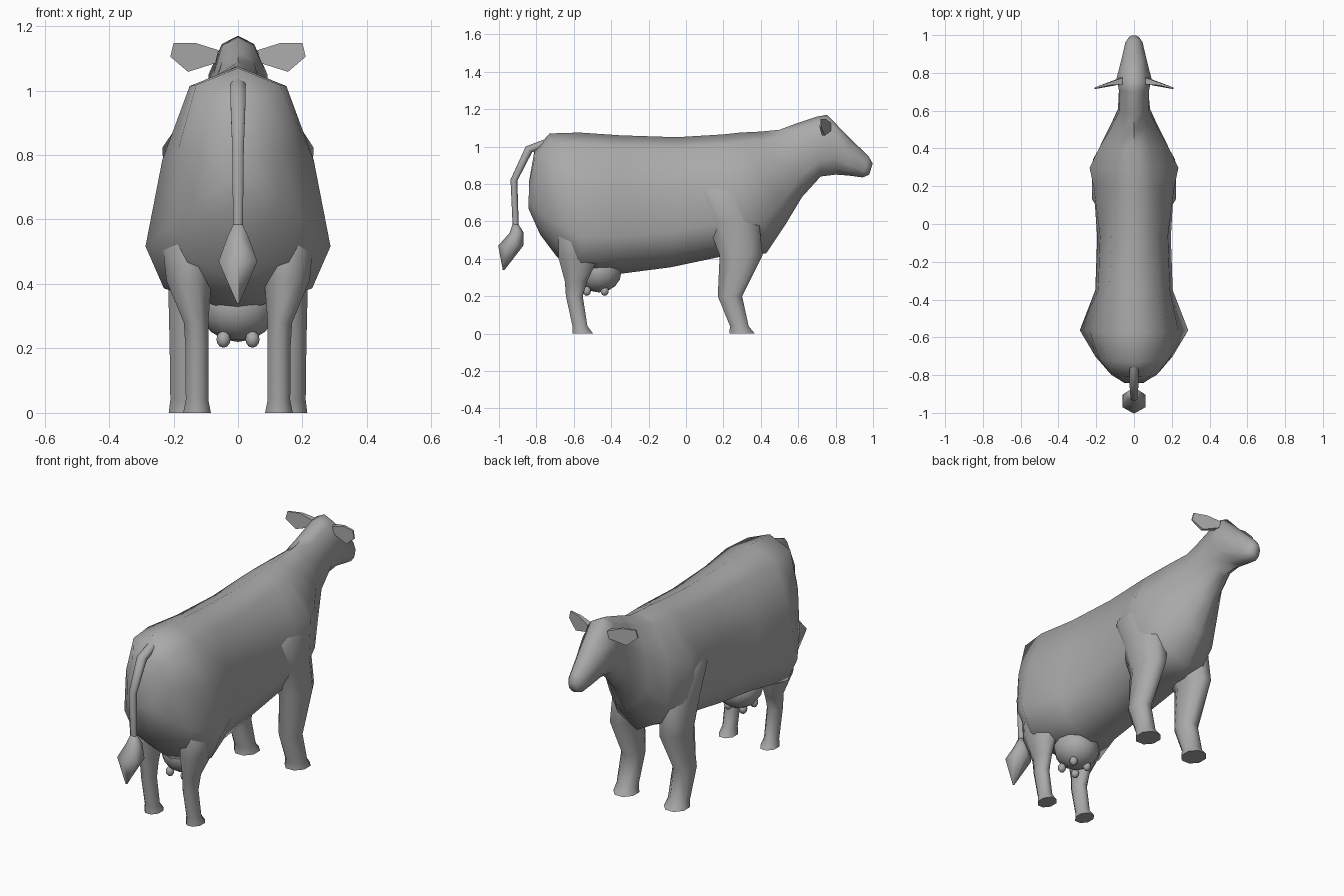
import bpy, bmesh, math
from mathutils import Vector

cube = bpy.data.objects.get("Cube")
if cube:
    bpy.data.objects.remove(cube, do_unlink=True)

GREY = (0.4, 0.4, 0.4, 1.0)
hide = bpy.data.materials.new("plain grey")
hide.use_nodes = True
hide.diffuse_color = GREY
hide.node_tree.nodes["Principled BSDF"].inputs["Base Color"].default_value = GREY


def finish(name, bm, sharp=60):
    """Turn a bmesh into a smooth shaded object with crisp edges."""
    bmesh.ops.recalc_face_normals(bm, faces=bm.faces[:])
    mesh = bpy.data.meshes.new(name)
    bm.to_mesh(mesh)
    bm.free()
    mesh.materials.append(hide)
    mesh.shade_smooth()
    mesh.set_sharp_from_angle(angle=math.radians(sharp))
    obj = bpy.data.objects.new(name, mesh)
    bpy.context.collection.objects.link(obj)
    return obj


def loft(name, rings, sharp=60):
    """Skin a list of equally long point rings and cap both ends."""
    bm = bmesh.new()
    loops = [[bm.verts.new(p) for p in ring] for ring in rings]
    count = len(loops[0])
    for a, b in zip(loops, loops[1:]):
        for i in range(count):
            j = (i + 1) % count
            bm.faces.new((a[i], a[j], b[j], b[i]))
    bm.faces.new(loops[0])
    bm.faces.new(loops[-1])
    return finish(name, bm, sharp)


def tube(name, rows, side=1, count=8, level=True):
    """Loft ellipses given as x, y, z, half width, half depth."""
    rings = []
    for k, (x, y, z, rx, ry) in enumerate(rows):
        before, after = rows[max(k - 1, 0)], rows[min(k + 1, len(rows) - 1)]
        along = Vector((0, after[1] - before[1], after[2] - before[2]))
        depth = Vector((0, 1, 0)) if level else Vector((0, along.z, -along.y)).normalized()
        ring = []
        for i in range(count):
            a = math.tau * (i + 0.5) / count
            grow = 1 / math.cos(math.pi / count)
            p = Vector((x + rx * grow * math.cos(a), y, z)) + depth * (ry * grow * math.sin(a))
            p.x *= side
            ring.append(p)
        rings.append(ring)
    return loft(name, rings, 75)


def ball(name, centre, size, u, v):
    bm = bmesh.new()
    bmesh.ops.create_uvsphere(bm, u_segments=u, v_segments=v, radius=1)
    bmesh.ops.scale(bm, vec=size, verts=bm.verts)
    bmesh.ops.translate(bm, vec=centre, verts=bm.verts)
    return finish(name, bm)


# Torso, neck and head: top y, top z, bottom y, bottom z, four half widths
FRACTIONS = (0.08, 0.38, 0.73, 0.9)
SECTIONS = [
    (-.838, .82, -.843, .67, .03, .05, .05, .03),
    (-.81, .98, -.78, .53, .08, .12, .13, .08),
    (-.73, 1.07, -.69, .41, .13, .185, .205, .15),
    (-.57, 1.075, -.56, .31, .15, .235, .287, .23),
    (-.35, 1.06, -.35, .32, .13, .19, .205, .16),
    (-.05, 1.05, -.08, .355, .12, .18, .195, .15),
    (.2, 1.065, .18, .41, .11, .213, .21, .16),
    (.29, 1.075, .31, .41, .1, .235, .22, .17),
    (.4, 1.08, .43, .43, .09, .18, .175, .12),
    (.5, 1.09, .53, .58, .06, .12, .125, .07),
    (.58, 1.12, .62, .73, .05, .08, .085, .05),
    (.7, 1.16, .72, .84, .05, .08, .075, .045),
    (.755, 1.17, .8, .85, .05, .092, .08, .045),
    (.87, 1.05, .87, .845, .04, .067, .06, .04),
    (.975, .95, .945, .835, .025, .045, .042, .03),
    (.998, .91, .98, .85, .015, .025, .025, .015),
]
rings = []
for yt, zt, yb, zb, *widths in SECTIONS:
    top, bottom = Vector((0, yt, zt)), Vector((0, yb, zb))
    left = [top.lerp(bottom, f) + Vector((w, 0, 0)) for f, w in zip(FRACTIONS, widths)]
    right = [Vector((-p.x, p.y, p.z)) for p in reversed(left)]
    rings.append([top] + left + [bottom] + right)
loft("body", rings)

# Legs from the hoof up into the body
FRONT_LEG = [
    (.155, .3, 0, .06, .068),
    (.157, .285, .04, .053, .05),
    (.157, .235, .2, .055, .065),
    (.152, .295, .42, .065, .115),
    (.14, .25, .6, .082, .14),
    (.135, .19, .75, .088, .14),
    (.1, .2, .85, .06, .08),
]
HIND_LEG = [
    (.127, -.552, 0, .043, .055),
    (.127, -.567, .04, .035, .04),
    (.127, -.597, .2, .036, .045),
    (.13, -.588, .28, .038, .06),
    (.152, -.575, .41, .07, .108),
    (.155, -.57, .53, .08, .11),
    (.13, -.57, .68, .05, .08),
]

# Ear outline with half thickness, thick at the head and thin at the tip
EAR = [(.06, .757, 1.125, .018), (.13, .742, 1.147, .008), (.2, .722, 1.147, .004),
       (.21, .718, 1.105, .004), (.155, .735, 1.058, .008), (.07, .757, 1.085, .018)]

for word, side in (("left", 1), ("right", -1)):
    tube(word + "_front_leg", FRONT_LEG, side)
    tube(word + "_hind_leg", HIND_LEG, side)
    loft(word + "_ear", [[(x * side, y + d * t, z) for x, y, z, t in EAR] for d in (-1, 1)], 50)
    # Teats
    for place, y in (("front", -.435), ("rear", -.53)):
        ball(f"{word}_{place}_teat", (.045 * side, y, .228), (.022, .022, .026), 8, 6)

# Udder, sunk into the belly
ball("udder", (0, -.465, .33), (.12, .12, .11), 12, 8)

# Tail with its tuft
tube("tail", [(0, -.74, 1.02, .022, .02), (0, -.84, .985, .024, .02),
              (0, -.92, .82, .018, .016), (0, -.91, .56, .015, .014)], count=6, level=False)
tube("tail_tuft", [(0, -.912, .585, .015, .014), (0, -.905, .54, .035, .032),
                   (0, -.937, .47, .06, .058), (0, -.975, .34, .004, .004)], count=6)
